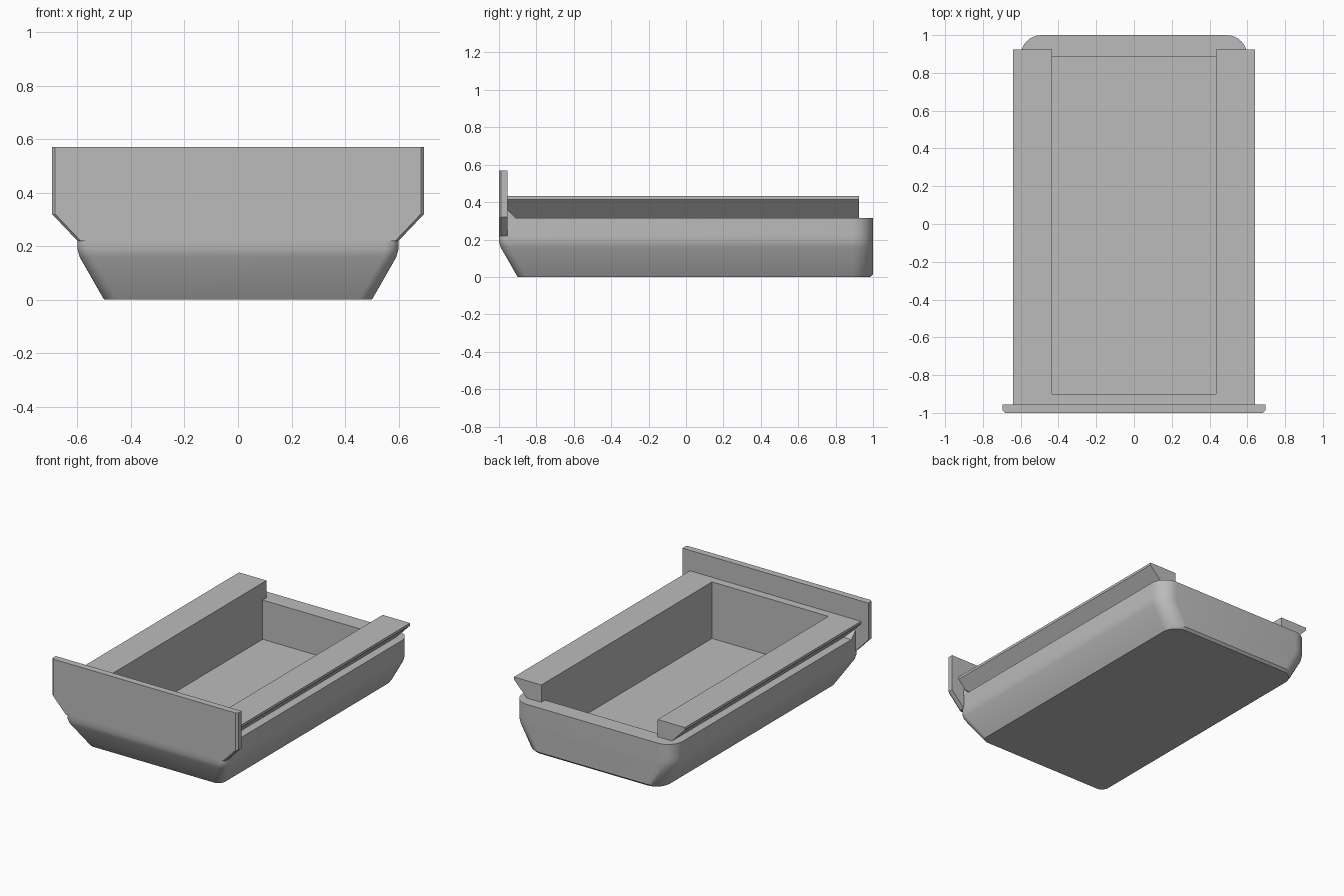
import bpy
import bmesh
from math import cos, sin, pi, radians

cube = bpy.data.objects.get("Cube")
if cube:
    bpy.data.objects.remove(cube, do_unlink=True)

grey = bpy.data.materials.new("plain_grey")
grey.use_nodes = True
GREY = (0.5, 0.5, 0.5, 1)
grey.diffuse_color = GREY
grey.node_tree.nodes["Principled BSDF"].inputs["Base Color"].default_value = GREY


def finish(name, bm):
    bmesh.ops.recalc_face_normals(bm, faces=bm.faces)
    mesh = bpy.data.meshes.new(name)
    bm.to_mesh(mesh)
    bm.free()
    mesh.materials.append(grey)
    obj = bpy.data.objects.new(name, mesh)
    bpy.context.collection.objects.link(obj)
    return obj


def loft(name, rings):
    """Skin a stack of equal-length rings and cap both ends."""
    bm = bmesh.new()
    loops = [[bm.verts.new(p) for p in ring] for ring in rings]
    n = len(loops[0])
    for a, b in zip(loops, loops[1:]):
        for i in range(n):
            j = (i + 1) % n
            bm.faces.new((a[i], a[j], b[j], b[i]))
    bm.faces.new(loops[0][::-1])
    bm.faces.new(loops[-1])
    return finish(name, bm)


def along_y(name, profile, y0, y1):
    return loft(name, [[(x, y, z) for x, z in profile] for y in (y0, y1)])


def along_x(name, profile, x0, x1):
    return loft(name, [[(x, y, z) for y, z in profile] for x in (x0, x1)])


def rounded_ring(z, half, front, back, r_front, r_back, steps=8):
    """Plan outline with separate corner radii at front and back."""
    corners = [(half, back, r_back, 0), (-half, back, r_back, 1),
               (-half, front, r_front, 2), (half, front, r_front, 3)]
    ring = []
    for x, y, r, quarter in corners:
        cx = x - r if x > 0 else x + r
        cy = y - r if y > 0 else y + r
        for k in range(steps + 1):
            a = (quarter + k / steps) * pi / 2
            ring.append((cx + r * cos(a), cy + r * sin(a), z))
    return ring


# Hull: slanted sides and front, upright back, rounded corners
hull = loft("tray_hull", [
    rounded_ring(0.0, 0.50, -0.90, 0.985, 0.05, 0.10),
    rounded_ring(0.015, 0.509, -0.909, 1.0, 0.05, 0.11),
    rounded_ring(0.16, 0.592, -0.992, 1.0, 0.05, 0.11),
    rounded_ring(0.19, 0.60, -1.0, 1.0, 0.05, 0.11),
    rounded_ring(0.225, 0.60, -1.0, 1.0, 0.05, 0.11),
    rounded_ring(0.24, 0.60, -0.99, 1.0, 0.05, 0.11),
    rounded_ring(0.315, 0.60, -0.99, 1.0, 0.05, 0.11),
])

# Rectangular cavity
well = along_x("well_cutter", [(-0.90, 0.05), (0.885, 0.05),
                               (0.885, 0.6), (-0.90, 0.6)], -0.435, 0.435)
well.hide_render = True
cut = hull.modifiers.new("well", "BOOLEAN")
cut.operation = "DIFFERENCE"
cut.solver = "EXACT"
cut.object = well
bpy.context.view_layer.objects.active = hull
hull.select_set(True)
bpy.ops.object.modifier_apply(modifier=cut.name)
bpy.data.objects.remove(well, do_unlink=True)
bpy.ops.object.shade_smooth_by_angle(angle=radians(28))

# Side rails with undercut outer lips, and braces behind the plate
for side, s in (("left", 1), ("right", -1)):
    rail = [(0.435, 0.312), (0.54, 0.312), (0.64, 0.415), (0.64, 0.432), (0.435, 0.432)]
    along_y(side + "_rail", [(s * x, z) for x, z in rail], -0.957, 0.925)
    along_x(side + "_brace", [(-0.96, 0.31), (-0.905, 0.31), (-0.96, 0.365)],
            s * 0.50, s * 0.60)

# Front bar closing the rails
along_x("front_bar", [(-0.96, 0.312), (-0.90, 0.312),
                      (-0.90, 0.432), (-0.96, 0.432)], -0.435, 0.435)

# Front plate with chamfered lower corners and softened upright edges
plate = [(-0.60, 0.22), (0.60, 0.22), (0.695, 0.32),
         (0.695, 0.57), (-0.695, 0.57), (-0.695, 0.32)]


def inset(d):
    return [(x - d if x > 0 else x + d, z) for x, z in plate]


loft("front_plate", [[(x, y, z) for x, z in inset(d)]
                     for y, d in ((-1.0, 0.012), (-0.988, 0.0), (-0.955, 0.0))])
